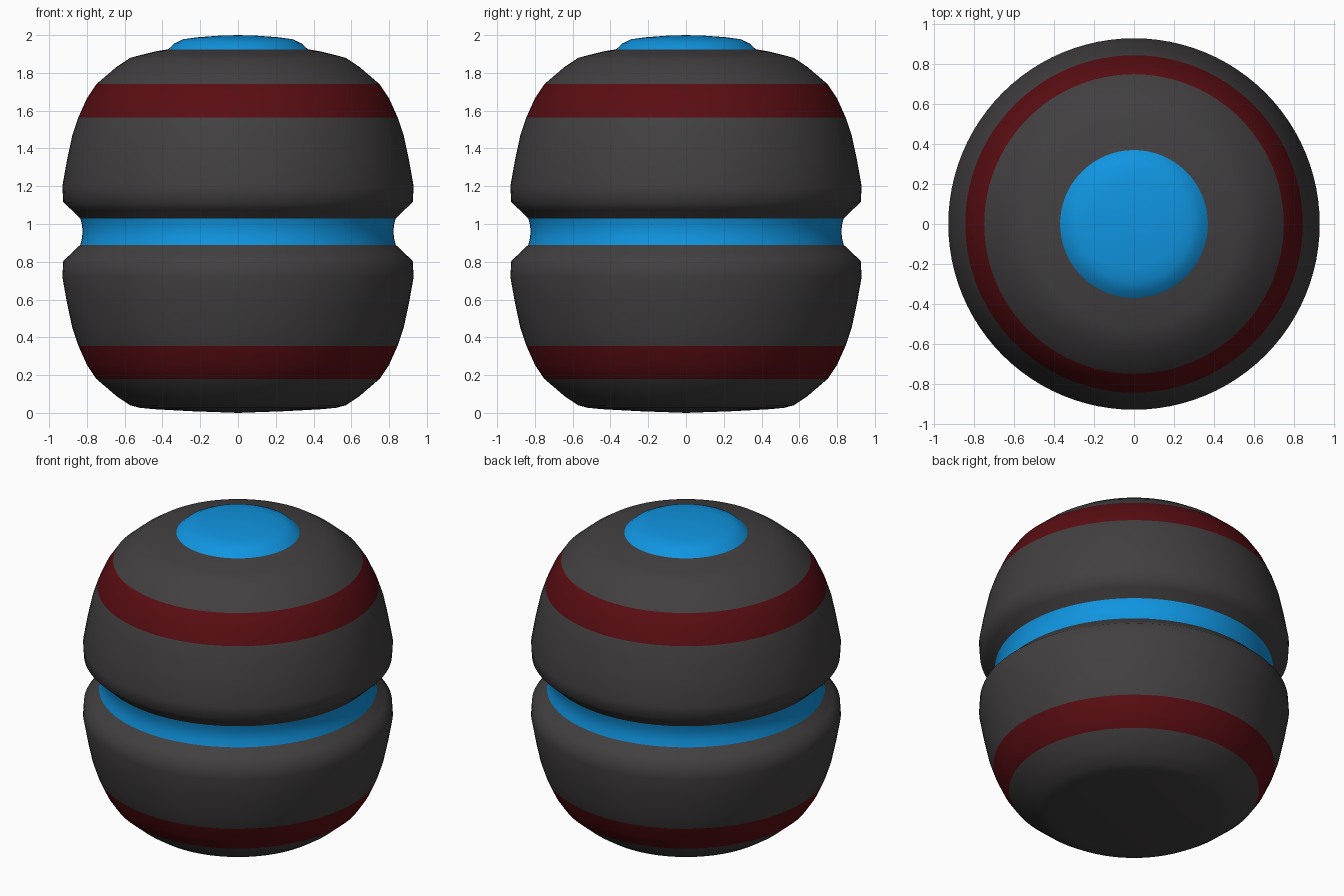
import bpy, bmesh
from math import cos, sin, pi, radians

if "Cube" in bpy.data.objects:
    bpy.data.objects.remove(bpy.data.objects["Cube"])

SEG = 96
MID = 0.96  # height of the waist; the shells mirror about it


def material(name, rgb):
    m = bpy.data.materials.new(name)
    m.diffuse_color = (*rgb, 1)
    m.use_nodes = True
    m.node_tree.nodes["Principled BSDF"].inputs["Base Color"].default_value = m.diffuse_color
    return m


grey = material("dark_grey", (0.055, 0.05, 0.053))
red = material("dark_red", (0.10, 0.004, 0.006))
blue = material("blue", (0.005, 0.30, 0.75))


def lathe(name, profile, mats, band=None):
    """Spin a bottom-to-top (r, z) profile; faces inside band use the second material."""
    bm = bmesh.new()
    rings = []
    for r, z in profile:
        if r == 0:
            rings.append([bm.verts.new((0, 0, z))] * SEG)
        else:
            rings.append([bm.verts.new((r * cos(2 * pi * i / SEG), r * sin(2 * pi * i / SEG), z))
                          for i in range(SEG)])
    for k in range(len(rings) - 1):
        a, b = rings[k], rings[k + 1]
        zc = (profile[k][1] + profile[k + 1][1]) / 2
        for i in range(SEG):
            j = (i + 1) % SEG
            corners = list(dict.fromkeys((a[i], a[j], b[j], b[i])))
            f = bm.faces.new(corners)
            if band and band[0] < zc < band[1]:
                f.material_index = 1
    me = bpy.data.meshes.new(name)
    bm.to_mesh(me)
    bm.free()
    for m in mats:
        me.materials.append(m)
    ob = bpy.data.objects.new(name, me)
    bpy.context.collection.objects.link(ob)
    bpy.context.view_layer.objects.active = ob
    ob.select_set(True)
    bpy.ops.object.shade_smooth_by_angle(angle=radians(60))
    ob.select_set(False)
    return ob


# Shell outline from the base edge up to the waist groove
half = [(0.45, 0.02), (0.52, 0.027), (0.57, 0.04), (0.645, 0.09), (0.75, 0.18),
        (0.80, 0.255), (0.845, 0.355), (0.877, 0.45), (0.905, 0.58), (0.93, 0.72),
        (0.925, 0.805), (0.885, 0.842), (0.835, 0.89)]
mirrored = [(r, 2 * MID - z) for r, z in reversed(half[1:])]

# Lower and upper shells with their red bands
lathe("lower_shell", [(0, 0), (0.25, 0.009)] + half, [grey, red], (0.18, 0.355))
lathe("upper_shell", mirrored + [(0.44, 1.913), (0.37, 1.925)], [grey, red], (1.565, 1.74))

# Blue waist ring
lathe("waist_ring", [(0.835, 0.89), (0.826, 0.925), (0.823, MID), (0.826, 0.995), (0.835, 1.03)], [blue])

# Blue button on top
lathe("top_button", [(0.37, 1.925), (0.335, 1.957), (0.29, 1.978), (0.22, 1.988),
                     (0.1, 1.997), (0, 2.0)], [blue])
